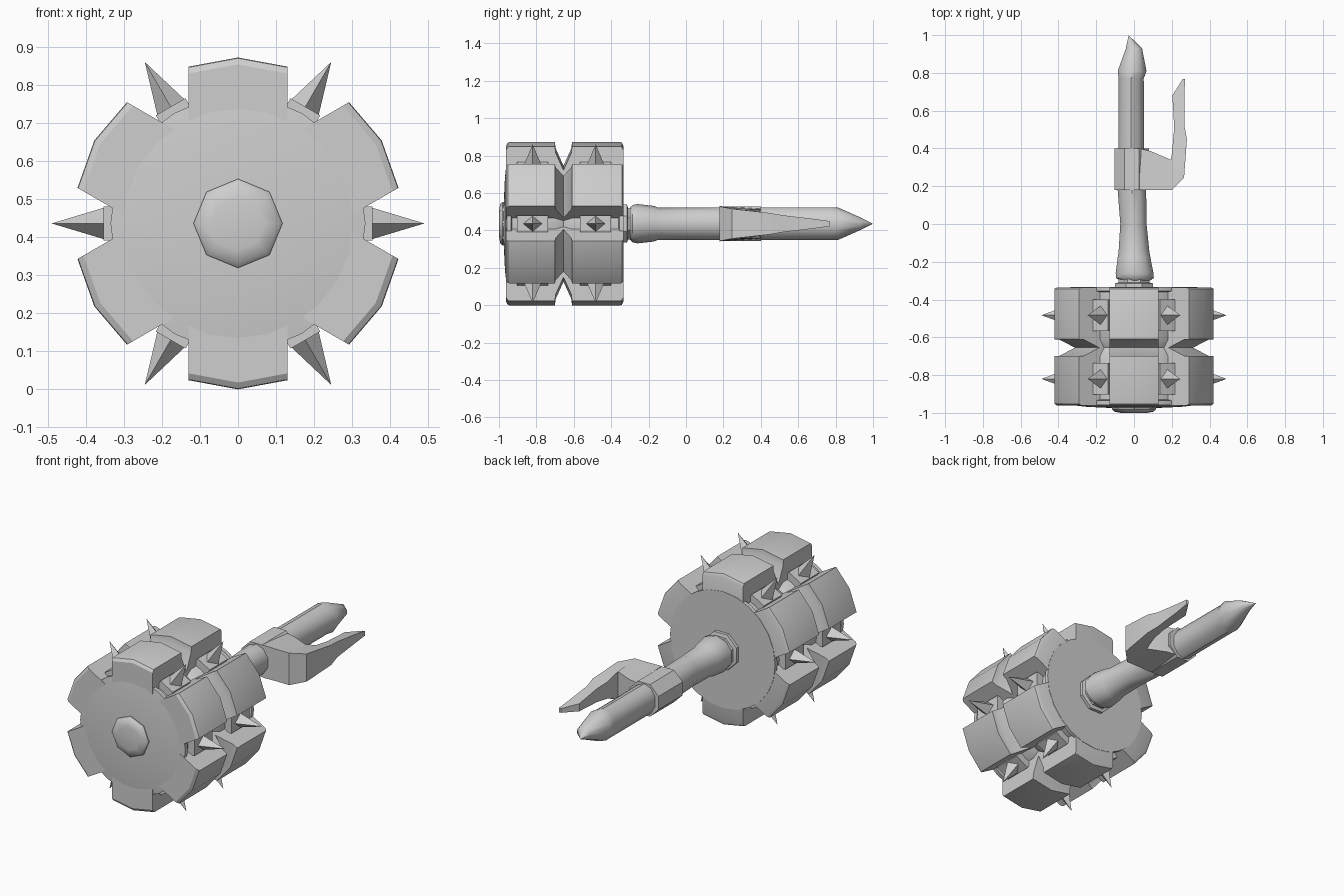
import bpy, bmesh, math
from mathutils import Matrix

if "Cube" in bpy.data.objects:
    bpy.data.objects.remove(bpy.data.objects["Cube"])

ZC = 0.436  # height of the long axis
grey = bpy.data.materials.new("plain_grey")
grey.diffuse_color = (0.62, 0.62, 0.62, 1)
grey.use_nodes = True
grey.node_tree.nodes["Principled BSDF"].inputs["Base Color"].default_value = grey.diffuse_color


def finish(name, bm, smooth=True, angle=30):
    bmesh.ops.recalc_face_normals(bm, faces=bm.faces)
    me = bpy.data.meshes.new(name)
    bm.to_mesh(me)
    bm.free()
    ob = bpy.data.objects.new(name, me)
    bpy.context.collection.objects.link(ob)
    me.materials.append(grey)
    if smooth:
        bpy.ops.object.select_all(action='DESELECT')
        ob.select_set(True)
        bpy.context.view_layer.objects.active = ob
        bpy.ops.object.shade_smooth_by_angle(angle=math.radians(angle))
    return ob


def loft(name, sections, smooth=True, angle=30, spin=0.0):
    """Skin equal-length rings; spin turns the part about the long axis."""
    bm = bmesh.new()
    rings = [[bm.verts.new(p) for p in s] for s in sections]
    n = len(rings[0])
    for a, b in zip(rings, rings[1:]):
        for i in range(n):
            j = (i + 1) % n
            bm.faces.new((a[i], a[j], b[j], b[i]))
    bm.faces.new(rings[0])
    bm.faces.new(rings[-1])
    bmesh.ops.remove_doubles(bm, verts=bm.verts, dist=1e-5)
    bm.transform(Matrix.Translation((0, 0, ZC)) @ Matrix.Rotation(spin, 4, 'Y'))
    return finish(name, bm, smooth, angle)


def ring(y, cx, rx, rz, n, turn=0.0):
    return [(cx + rx * math.sin(2 * math.pi * i / n + turn), y,
             rz * math.cos(2 * math.pi * i / n + turn)) for i in range(n)]


# Drum core with rim discs, grooved in the middle
core = [(-0.975, 0.10), (-0.968, 0.25), (-0.958, 0.335), (-0.935, 0.335),
        (-0.93, 0.315), (-0.70, 0.315), (-0.655, 0.29), (-0.61, 0.315),
        (-0.36, 0.315), (-0.355, 0.335), (-0.333, 0.335)]
loft("drum_core", [ring(y, 0, r, r, 24) for y, r in core])

# Octagonal hub cap on the front
loft("hub_cap", [ring(y, 0, r, r, 8) for y, r in
                 [(-1.0, 0.07), (-0.993, 0.105), (-0.98, 0.117), (-0.95, 0.117)]],
     angle=40)


# Six raised lobes, each pinched by a V groove halfway
def lobe_section(y, top):
    w, k = 0.13, max(0.26, top - 0.024)
    return [(-w, y, 0.2), (-w, y, k), (0, y, top), (w, y, k), (w, y, 0.2)]


lobe = [(-0.962, 0.418), (-0.952, 0.434), (-0.945, 0.436), (-0.70, 0.436),
        (-0.698, 0.405), (-0.655, 0.31), (-0.612, 0.405), (-0.61, 0.436),
        (-0.35, 0.436), (-0.343, 0.434), (-0.335, 0.418)]
for k in range(6):
    loft("lobe_%d" % (k + 1), [lobe_section(y, t) for y, t in lobe],
         spin=k * math.pi / 3)

# Base plates and four-sided spikes between the lobes, in two rows
for k in range(6):
    spin = math.radians(30 + 60 * k)
    for row, y in enumerate((-0.82, -0.483)):
        tag = "%d_%d" % (k + 1, row + 1)
        plate = [[(sx * 0.045, y + sy * 0.083, z)
                  for sx, sy in ((-1, -1), (1, -1), (1, 1), (-1, 1))]
                 for z in (0.25, 0.354)]
        loft("spike_plate_" + tag, plate, smooth=False, spin=spin)
        spike = [[(s * 0.045, y, z), (0, y + s * 0.055, z),
                  (-s * 0.045, y, z), (0, y - s * 0.055, z)]
                 for s, z in ((1, 0.34), (0.0003, 0.49))]
        loft("spike_" + tag, spike, smooth=False, spin=spin)

# Square-edged collar behind the drum and flared grip
loft("collar", [ring(y, 0.0, r, r, 8, math.pi / 8) for y, r in
                [(-0.34, 0.11), (-0.315, 0.11), (-0.31, 0.09), (-0.28, 0.09)]])
grip = [(-0.30, 0.005, 0.085, 0.085), (-0.285, 0.005, 0.105, 0.10),
        (-0.26, 0.003, 0.105, 0.105), (-0.17, 0.0, 0.09, 0.095),
        (-0.15, 0.0, 0.086, 0.086), (0.0, -0.003, 0.073, 0.088),
        (0.20, -0.012, 0.08, 0.088)]
loft("grip", [ring(*g, 10) for g in grip], angle=40)

# Rod with a pointed, slightly skewed tip
rod = [(0.18, -0.015, 0.072, 0.088), (0.77, -0.015, 0.070, 0.088),
       (0.81, -0.01, 0.080, 0.088), (0.93, 0.0, 0.045, 0.035),
       (0.998, -0.028, 0.001, 0.001)]
loft("rod", [ring(*g, 10) for g in rod], angle=40)

# Sleeve around the rod
loft("sleeve", [ring(y, -0.012, 0.1, 0.1, 8, math.pi / 8) for y in (0.18, 0.40)],
     angle=20)

# Hooked prong: sections across the bend, (inner x, y), (outer x, y), half height
prong = [((0.03, 0.40), (0.03, 0.18), 0.094), ((0.09, 0.385), (0.11, 0.18), 0.092),
         ((0.195, 0.34), (0.20, 0.18), 0.092), ((0.20, 0.37), (0.265, 0.245), 0.08),
         ((0.205, 0.42), (0.28, 0.45), 0.057), ((0.213, 0.51), (0.267, 0.52), 0.045),
         ((0.203, 0.68), (0.267, 0.68), 0.026), ((0.258, 0.768), (0.27, 0.768), 0.014)]
loft("prong", [[(a[0], a[1], -h * 0.85), (b[0], b[1], -h),
                (b[0], b[1], h), (a[0], a[1], h * 0.85)] for a, b, h in prong],
     angle=25)
